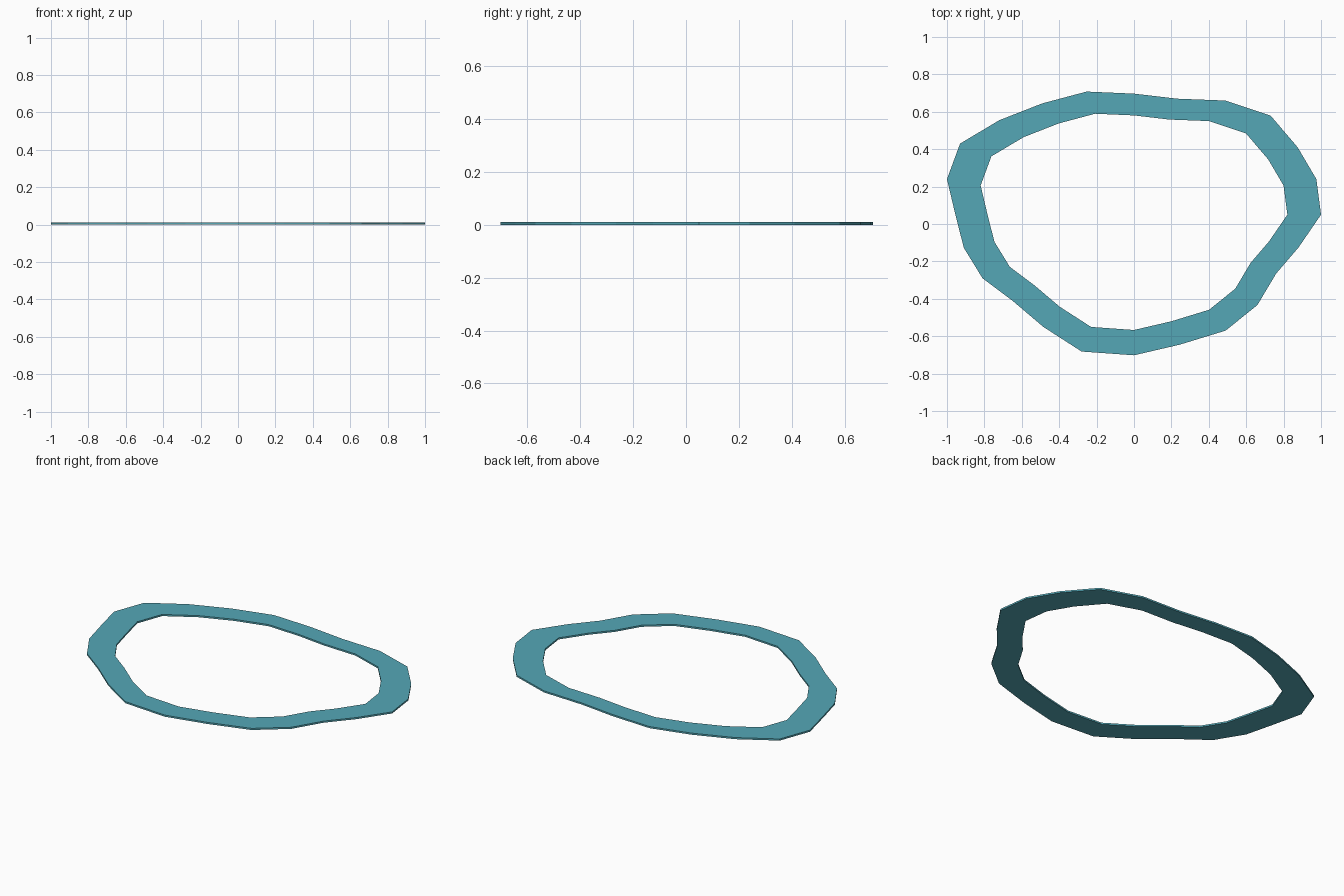
import bpy
import bmesh

if "Cube" in bpy.data.objects:
    bpy.data.objects.remove(bpy.data.objects["Cube"])

# Irregular shoreline outline, counter-clockwise from +x
OUTLINE = [(1.0, .05), (.975, .24), (.875, .41), (.73, .58), (.49, .66), (.23, .67),
           (0, .697), (-.253, .708), (-.49, .645), (-.72, .555), (-.93, .43), (-1.0, .24),
           (-.955, .05), (-.91, -.127), (-.81, -.29), (-.65, -.41), (-.485, -.55), (-.28, -.682),
           (0, -.702), (.245, -.645), (.49, -.57), (.66, -.433), (.76, -.265), (.88, -.125)]
CENTRE_Y, INNER, HEIGHT = .05, .82, .01


def loop(bm, scale, z):
    return [bm.verts.new((x * scale, CENTRE_Y + (y - CENTRE_Y) * scale, z)) for x, y in OUTLINE]


# Thin flat ring: four loops bridged top, inside, bottom and outside
bm = bmesh.new()
loops = [loop(bm, 1, 0), loop(bm, 1, HEIGHT), loop(bm, INNER, HEIGHT), loop(bm, INNER, 0)]
n = len(OUTLINE)
for k in range(4):
    a, b = loops[k], loops[(k + 1) % 4]
    for i in range(n):
        j = (i + 1) % n
        bm.faces.new((a[i], a[j], b[j], b[i]))
bmesh.ops.recalc_face_normals(bm, faces=bm.faces)
mesh = bpy.data.meshes.new("shore_ring")
bm.to_mesh(mesh)
bm.free()
ring = bpy.data.objects.new("shore_ring", mesh)
bpy.context.collection.objects.link(ring)

# Teal colour
teal = bpy.data.materials.new("teal")
teal.diffuse_color = (.09, .39, .47, 1)
teal.use_nodes = True
teal.node_tree.nodes["Principled BSDF"].inputs["Base Color"].default_value = teal.diffuse_color
mesh.materials.append(teal)
